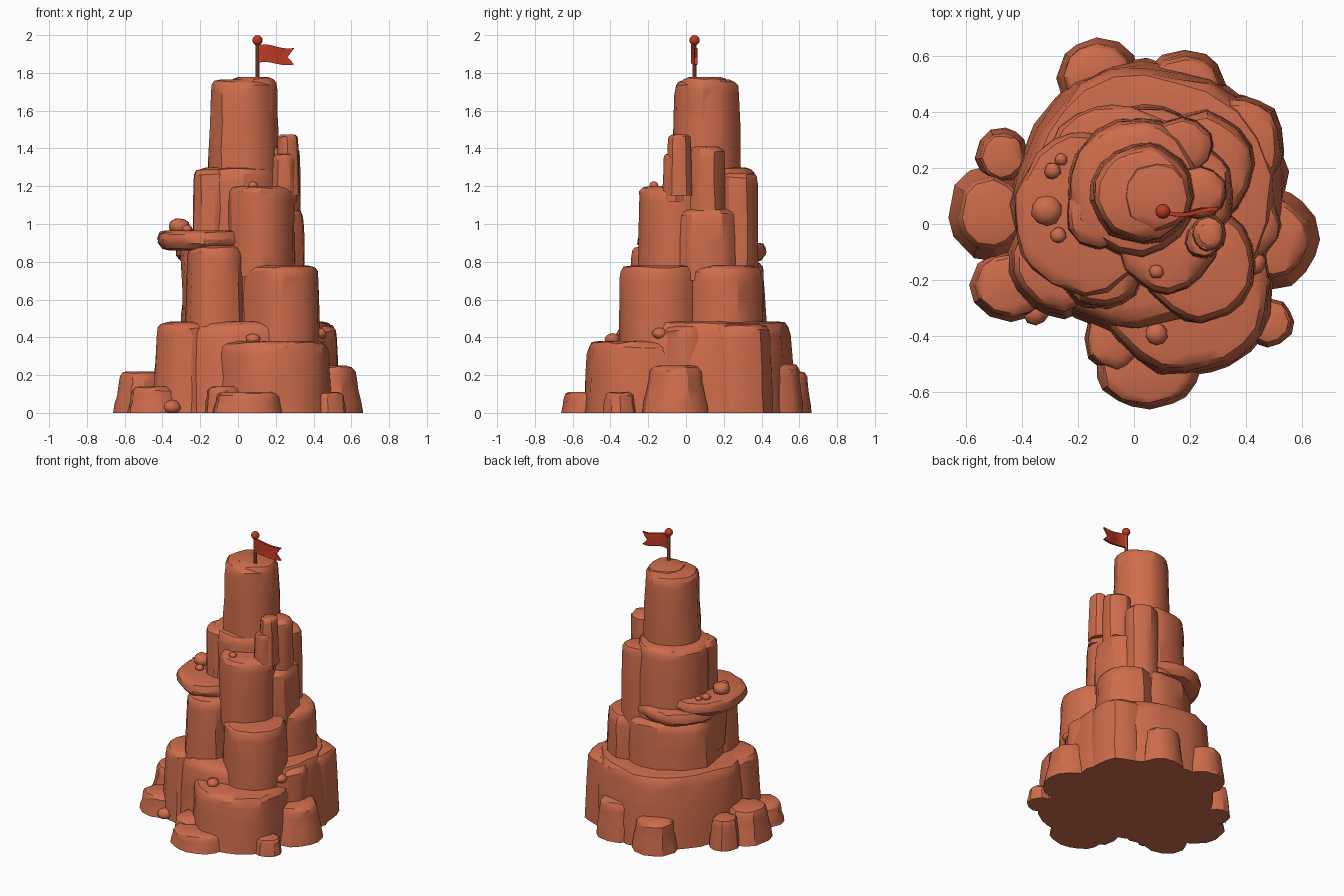
import bpy, bmesh, math, random

if "Cube" in bpy.data.objects:
    bpy.data.objects.remove(bpy.data.objects["Cube"])

random.seed(11)


def material(name, rgb):
    m = bpy.data.materials.new(name)
    m.diffuse_color = (*rgb, 1)
    m.use_nodes = True
    m.node_tree.nodes["Principled BSDF"].inputs["Base Color"].default_value = m.diffuse_color
    return m


ROCK = material("terracotta_rock", (0.62, 0.15, 0.07))
RED = material("flag_red", (0.52, 0.043, 0.018))
POLE = material("pole_brown", (0.44, 0.125, 0.065))


def finish(bm, name, mat, angle=30):
    """Turn a bmesh into an object, smooth with sharp edges kept."""
    bmesh.ops.recalc_face_normals(bm, faces=bm.faces)
    for f in bm.faces:
        f.smooth = True
    for e in bm.edges:
        e.smooth = e.calc_face_angle(0) < math.radians(angle)
    me = bpy.data.meshes.new(name)
    bm.to_mesh(me)
    bm.free()
    me.materials.append(mat)
    ob = bpy.data.objects.new(name, me)
    bpy.context.collection.objects.link(ob)
    return ob


def loft(name, rings, mat):
    """Skin a stack of equal rings of points and close both ends."""
    bm = bmesh.new()
    vs = [[bm.verts.new(p) for p in ring] for ring in rings]
    n = len(vs[0])
    for a, b in zip(vs, vs[1:]):
        for i in range(n):
            j = (i + 1) % n
            bm.faces.new((a[i], a[j], b[j], b[i]))
    bm.faces.new(vs[0][::-1])
    bm.faces.new(vs[-1])
    return finish(bm, name, mat)


def rock(name, x, y, rx, ry, z0, z1, flare=0.08, under=False):
    """Worn rock column with uneven sides; flare widens the foot."""
    n = 24 if rx > 0.25 else 17 if rx > 0.13 else 12
    h = z1 - z0
    rim = min(0.07, h * 0.4, rx * 0.5)
    phase = random.uniform(0, 6.28)
    prof = [(z0, 1 + flare), (z0 + 0.3 * (h - rim), 1 + flare * 0.75),
            (z0 + 0.65 * (h - rim), 1 + flare * 0.35),
            (z1 - rim, 1.0), (z1 - rim * 0.4, 0.975),
            (z1 - rim * 0.1, 0.975 - 0.22 * rim / rx), (z1, 0.93 - 0.6 * rim / rx)]
    if under:  # rounded underside for the overhanging shelf
        prof[:3] = [(z0, 0.74), (z0 + 0.15 * h, 0.9), (z0 + 0.4 * h, 0.99)]
    side = [1 + 0.015 * math.cos(5 * 2 * math.pi * i / n + phase)
            + random.uniform(-0.03, 0.025) for i in range(n)]
    turn = [2 * math.pi * (i + random.uniform(-0.25, 0.25)) / n for i in range(n)]
    rings = []
    for k, (z, s) in enumerate(prof):
        ring = []
        for i in range(n):
            a = turn[i] + random.uniform(-0.03, 0.03)
            q = s * side[i] * (1 + random.uniform(-0.018, 0.018))
            dz = 0
            if 0 < k < 6:
                dz = random.uniform(-0.05, 0.05) * h if k < 3 and not under \
                    else random.uniform(-0.01, 0.003)
            ring.append((x + rx * q * math.cos(a), y + ry * q * math.sin(a), z + dz))
        rings.append(ring)
    return loft(name, rings, ROCK)


def pebble(name, x, y, z, r):
    bm = bmesh.new()
    bmesh.ops.create_icosphere(bm, subdivisions=2, radius=r)
    for v in bm.verts:
        v.co *= random.uniform(0.92, 1.08)
        v.co.z *= 0.8
        v.co.x += x
        v.co.y += y
        v.co.z = max(0, v.co.z + z)
    finish(bm, name, ROCK, 45)


# Bottom tier
rock("base_drum", 0.05, 0.095, 0.465, 0.46, 0, 0.485, 0.07)
rock("base_front_drum", 0.18, -0.225, 0.305, 0.30, 0, 0.38, 0.06)
rock("base_back_right_column", 0.37, 0.27, 0.155, 0.18, 0, 0.47, 0.10)
rock("base_right_column", 0.40, 0.0, 0.12, 0.13, 0, 0.46)
rock("base_left_column", -0.26, -0.13, 0.17, 0.18, 0, 0.48, 0.14)

# Boulders round the foot
rock("right_boulder", 0.49, -0.05, 0.135, 0.145, 0, 0.25, 0.26)
rock("right_front_boulder", 0.475, -0.35, 0.085, 0.08, 0, 0.11, 0.12)
rock("front_slab", 0.05, -0.52, 0.17, 0.125, 0, 0.11, 0.10)
rock("front_left_lump", -0.07, -0.41, 0.10, 0.11, 0, 0.14, 0.1)
rock("left_boulder", -0.51, 0.04, 0.12, 0.135, 0, 0.22, 0.28)
rock("left_back_boulder", -0.47, 0.24, 0.08, 0.085, 0, 0.20, 0.2)
rock("left_front_boulder", -0.44, -0.22, 0.125, 0.115, 0, 0.14, 0.14)
rock("back_left_boulder", -0.13, 0.53, 0.125, 0.115, 0, 0.22, 0.18)
rock("back_right_boulder", 0.18, 0.49, 0.13, 0.11, 0, 0.26, 0.18)
pebble("foot_pebble_left", -0.35, -0.31, 0.03, 0.05)

# Second tier
rock("second_core", 0.02, 0.11, 0.31, 0.305, 0.42, 0.80, 0.04)
rock("second_front_left_column", -0.115, -0.13, 0.15, 0.165, 0.35, 0.885, 0.10)
rock("second_front_right_column", 0.23, -0.14, 0.20, 0.205, 0.33, 0.78, 0.03)
rock("second_back_right_column", 0.24, 0.20, 0.185, 0.195, 0.42, 0.78, 0.05)
pebble("second_pebble", 0.08, -0.39, 0.39, 0.04)
pebble("second_side_pebble", 0.43, -0.14, 0.42, 0.04)

# Overhanging shelf round the left and back, with its loose stones
rock("shelf", -0.17, 0.04, 0.26, 0.29, 0.86, 0.965, 0, True)
rock("shelf_back", -0.07, 0.19, 0.26, 0.24, 0.80, 0.90, 0, True)
rock("shelf_support", -0.18, 0.04, 0.125, 0.19, 0.55, 0.90, -0.12)
for i, (x, y, r) in enumerate([(-0.31, 0.05, 0.055), (-0.29, 0.19, 0.03),
                               (-0.27, -0.04, 0.028), (-0.26, 0.23, 0.022)]):
    pebble(f"shelf_stone_{i}", x, y, 0.96 + r * 0.5, r)

# Third tier
rock("third_core", 0.0, 0.13, 0.235, 0.245, 0.80, 1.30, 0.05)
rock("third_front_column", 0.118, -0.05, 0.178, 0.195, 0.72, 1.20, 0.03)
rock("third_right_column", 0.19, 0.11, 0.165, 0.185, 0.70, 1.08, 0.04)
rock("third_back_column", 0.17, 0.28, 0.11, 0.10, 0.72, 1.27, 0.06)
rock("third_left_column", -0.13, 0.03, 0.11, 0.12, 0.90, 1.29, 0.04)
pebble("third_pebble", 0.08, -0.17, 1.205, 0.025)

# Upper columns and summit
rock("upper_right_column", 0.225, 0.11, 0.105, 0.095, 1.0, 1.41, 0.05)
rock("upper_thin_column", 0.265, -0.035, 0.054, 0.06, 1.15, 1.475, 0.2)
rock("upper_front_column", 0.245, -0.06, 0.06, 0.06, 1.12, 1.37, 0.1)
rock("summit", 0.03, 0.11, 0.175, 0.17, 1.22, 1.765, 0.08)
rock("summit_cap", 0.08, 0.10, 0.128, 0.13, 1.55, 1.778, 0.03)

# Flag pole and finial
circle = [(math.cos(i * math.pi / 5), math.sin(i * math.pi / 5)) for i in range(10)]
loft("flag_pole", [[(0.103 + 0.011 * c, 0.045 + 0.011 * s, z) for c, s in circle]
                   for z in (1.72, 1.97)], POLE)
bm = bmesh.new()
bmesh.ops.create_uvsphere(bm, u_segments=12, v_segments=8, radius=0.027)
bmesh.ops.translate(bm, verts=bm.verts, vec=(0.103, 0.045, 1.973))
finish(bm, "pole_ball", RED)

# Waving swallow-tailed flag: rows of bottom, middle and top points
bm = bmesh.new()
cols = []
N = 8
for i in range(N + 1):
    t = i / N
    y = 0.043 - 0.010 * math.sin(t * 5)
    sag = -0.020 * t + 0.005 * math.sin(t * 6.5)
    cols.append([[bm.verts.new((0.108 + t * (0.155 if k == 1 else 0.19), y + d,
                                z + sag + (0.008 * t if k == 0 else 0)))
                  for k, z in enumerate((1.855, 1.902, 1.95))] for d in (-0.007, 0.007)])
for a, b in zip(cols, cols[1:]):
    for k in (0, 1):
        for s in (0, 1):
            bm.faces.new((a[s][k], b[s][k], b[s][k + 1], a[s][k + 1]))
    for k in (0, 2):
        bm.faces.new((a[0][k], b[0][k], b[1][k], a[1][k]))
for c in (cols[0], cols[-1]):
    for k in (0, 1):
        bm.faces.new((c[0][k], c[0][k + 1], c[1][k + 1], c[1][k]))
finish(bm, "flag", RED)
